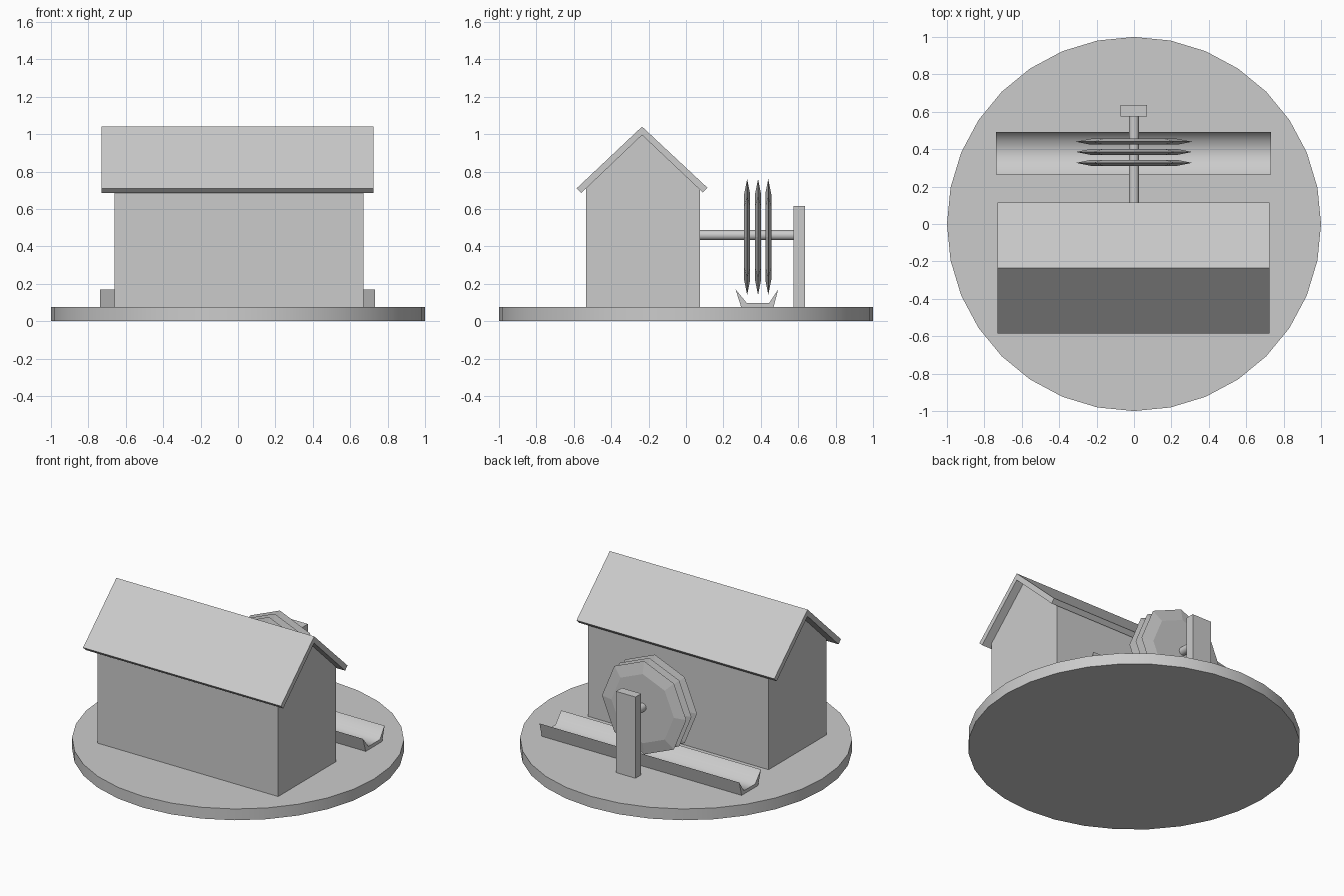
import bpy, bmesh, math

if "Cube" in bpy.data.objects:
    bpy.data.objects.remove(bpy.data.objects["Cube"])


def finish(name, bm, smooth=None):
    bmesh.ops.recalc_face_normals(bm, faces=bm.faces)
    mesh = bpy.data.meshes.new(name)
    bm.to_mesh(mesh)
    bm.free()
    ob = bpy.data.objects.new(name, mesh)
    bpy.context.collection.objects.link(ob)
    if smooth:
        bpy.ops.object.select_all(action='DESELECT')
        bpy.context.view_layer.objects.active = ob
        ob.select_set(True)
        bpy.ops.object.shade_smooth_by_angle(angle=math.radians(smooth))
    return ob


def extrude_x(name, profile, x0, x1, smooth=None):
    """Prism from a (y, z) profile running along x."""
    bm = bmesh.new()
    a, b = ([bm.verts.new((x, y, z)) for y, z in profile] for x in (x0, x1))
    n = len(profile)
    for i in range(n):
        j = (i + 1) % n
        bm.faces.new((a[i], a[j], b[j], b[i]))
    caps = [bm.faces.new(a), bm.faces.new(b)]
    bm.normal_update()
    bmesh.ops.triangulate(bm, faces=caps)
    return finish(name, bm, smooth)


def lathe_y(name, rings, cz, sides, smooth=None):
    """Closed turned solid from (y, radius) rings around a y axis at height cz."""
    bm = bmesh.new()
    loops = [[bm.verts.new((r * math.sin(math.tau * i / sides), y,
                            cz + r * math.cos(math.tau * i / sides)))
              for i in range(sides)] for y, r in rings]
    for a, b in zip(loops, loops[1:]):
        for i in range(sides):
            j = (i + 1) % sides
            bm.faces.new((a[i], a[j], b[j], b[i]))
    bm.faces.new(loops[0])
    bm.faces.new(loops[-1])
    return finish(name, bm, smooth)


# Round base
bpy.ops.mesh.primitive_cylinder_add(vertices=32, radius=1, depth=0.075,
                                    location=(0, 0, 0.0375))
bpy.context.object.name = "base"
bpy.ops.object.shade_smooth_by_angle(angle=math.radians(30))

# House walls with gables, and roof
extrude_x("house_walls", [(-0.535, 0.07), (0.075, 0.07), (0.075, 0.704),
                          (-0.235, 0.995), (-0.535, 0.709)], -0.66, 0.67)
extrude_x("roof", [(-0.235, 1.04), (0.115, 0.713), (0.09, 0.688),
                   (-0.235, 0.995), (-0.56, 0.685), (-0.585, 0.71)], -0.73, 0.725)

# Water trough
extrude_x("trough", [(0.295, 0.075), (0.265, 0.17), (0.325, 0.097),
                     (0.445, 0.097), (0.493, 0.17), (0.468, 0.075)],
          -0.737, 0.733, 60)

# Axle and its outer post
lathe_y("axle", [(0.06, 0.027), (0.6, 0.027)], 0.46, 16, 30)
extrude_x("post", [(0.575, 0.07), (0.635, 0.07), (0.635, 0.615), (0.575, 0.615)],
          -0.073, 0.07)

# Three octagonal wheel discs with sharp rims
for k, y in enumerate((0.327, 0.385, 0.44)):
    lathe_y(f"wheel_disc_{k + 1}",
            [(y - 0.016, 0.23), (y, 0.31), (y + 0.016, 0.23)], 0.45, 8)
